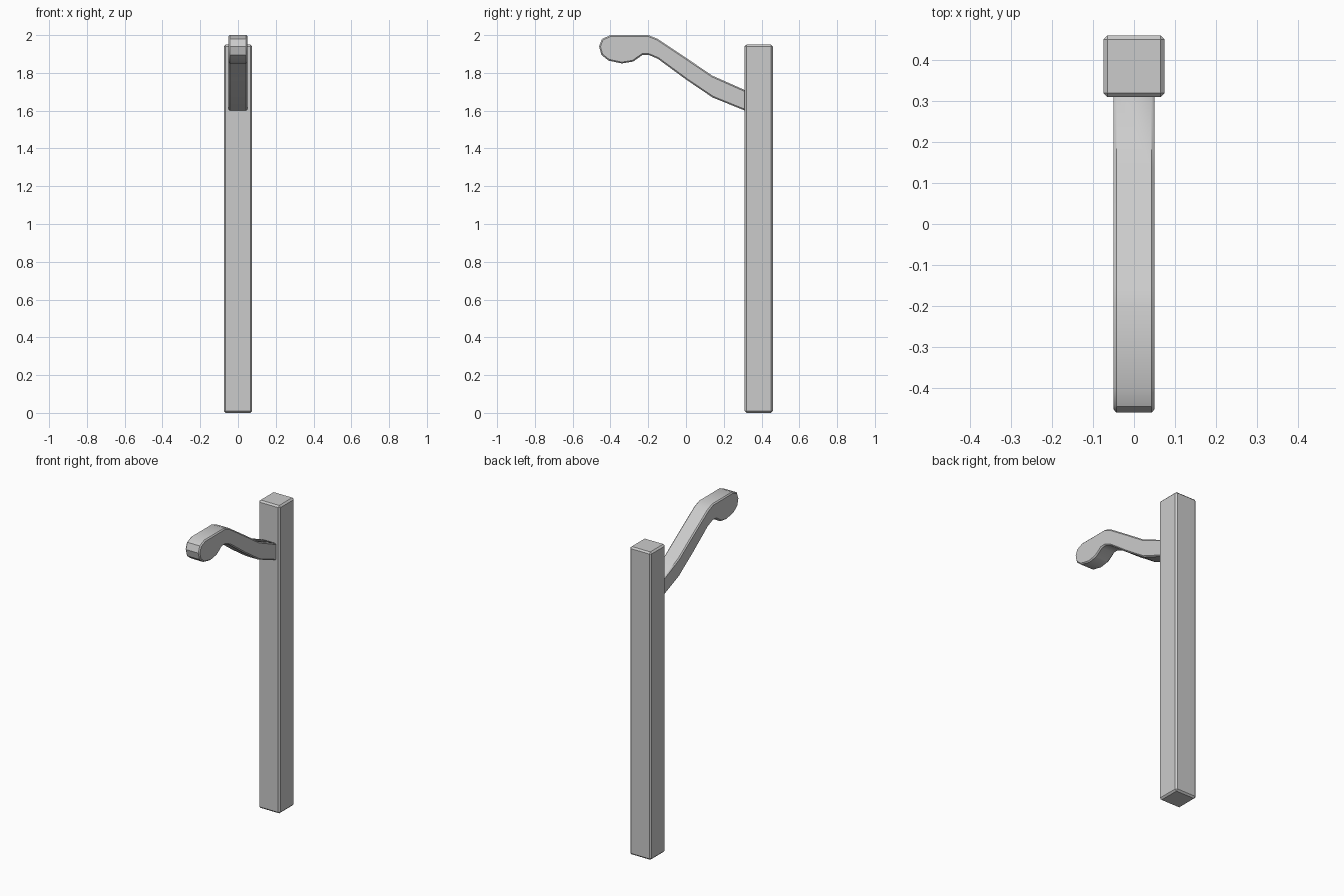
import bpy, bmesh
from mathutils import Vector

cube = bpy.data.objects.get("Cube")
if cube:
    bpy.data.objects.remove(cube, do_unlink=True)

grey = bpy.data.materials.new("light grey")
grey.use_nodes = True
colour = (0.6, 0.6, 0.6, 1)
grey.diffuse_color = colour
grey.node_tree.nodes["Principled BSDF"].inputs["Base Color"].default_value = colour


def extrude_part(name, outline, direction, bevel):
    """Extrude a closed outline, then chamfer its sharp edges."""
    bm = bmesh.new()
    face = bm.faces.new([bm.verts.new(p) for p in outline])
    result = bmesh.ops.extrude_face_region(bm, geom=[face])
    moved = [g for g in result["geom"] if isinstance(g, bmesh.types.BMVert)]
    bmesh.ops.translate(bm, verts=moved, vec=Vector(direction))
    bmesh.ops.recalc_face_normals(bm, faces=bm.faces)
    mesh = bpy.data.meshes.new(name)
    bm.to_mesh(mesh)
    bm.free()
    mesh.materials.append(grey)
    obj = bpy.data.objects.new(name, mesh)
    bpy.context.collection.objects.link(obj)
    mod = obj.modifiers.new("chamfer", "BEVEL")
    mod.width = bevel
    mod.segments = 1
    mod.limit_method = "ANGLE"
    mod.angle_limit = 1.0
    bpy.ops.object.select_all(action="DESELECT")
    obj.select_set(True)
    bpy.context.view_layer.objects.active = obj
    bpy.ops.object.modifier_apply(modifier="chamfer")
    bpy.ops.object.shade_smooth_by_angle(angle=0.6)
    return obj


# Square upright post
half, centre = 0.075, 0.385
square = [(sx * half, centre + sy * half, 0)
          for sx, sy in ((-1, -1), (1, -1), (1, 1), (-1, 1))]
extrude_part("post", square, (0, 0, 1.95), 0.01)

# Bent arm with a rounded lamp head, as a side profile (y, z)
arm_top = [(0.32, 1.705), (0.14, 1.785), (0.0, 1.88), (-0.15, 1.98), (-0.2, 2.0)]
head = [(-0.4, 2.0), (-0.445, 1.98), (-0.46, 1.94), (-0.448, 1.895),
        (-0.41, 1.865), (-0.34, 1.85), (-0.28, 1.86), (-0.23, 1.895)]
arm_under = [(-0.2, 1.896), (-0.15, 1.875), (0.0, 1.765), (0.14, 1.67), (0.32, 1.597)]
profile = [(-0.05, y, z) for y, z in arm_top + head + arm_under]
extrude_part("lamp_arm", profile, (0.1, 0, 0), 0.007)
